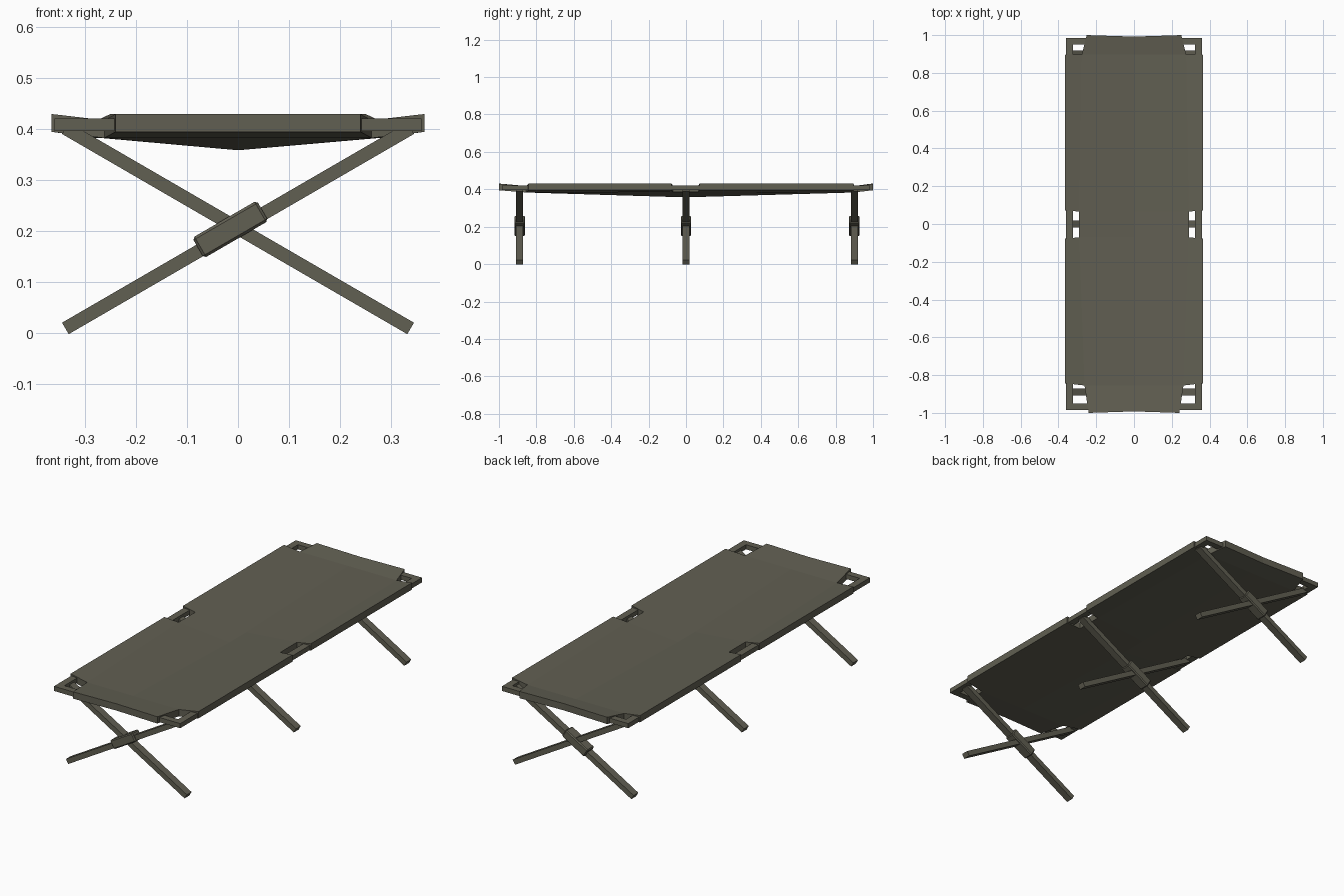
import bpy, bmesh, math
from mathutils import Matrix

if "Cube" in bpy.data.objects:
    bpy.data.objects.remove(bpy.data.objects["Cube"])

olive = bpy.data.materials.new("olive drab")
olive.diffuse_color = (0.12, 0.115, 0.085, 1)
olive.use_nodes = True
olive.node_tree.nodes["Principled BSDF"].inputs["Base Color"].default_value = olive.diffuse_color


def finish(name, bm):
    bmesh.ops.recalc_face_normals(bm, faces=bm.faces)
    me = bpy.data.meshes.new(name)
    bm.to_mesh(me)
    bm.free()
    me.materials.append(olive)
    ob = bpy.data.objects.new(name, me)
    bpy.context.collection.objects.link(ob)
    return ob


def box(name, center, size, tilt=0, bevel=0):
    bm = bmesh.new()
    bmesh.ops.create_cube(bm, size=1)
    bm.transform(Matrix.Diagonal((*size, 1)))
    if bevel:
        bmesh.ops.bevel(bm, geom=bm.edges[:], offset=bevel, segments=1, affect='EDGES')
    bm.transform(Matrix.Translation(center) @ Matrix.Rotation(tilt, 4, 'Y'))
    return finish(name, bm)


# frame rails
for s, side in ((-1, "left"), (1, "right")):
    box(side + "_rail", (s * 0.342, 0, 0.409), (0.036, 1.97, 0.024))
for s, end in ((-1, "front"), (1, "back")):
    box(end + "_rail", (0, s * 0.968, 0.409), (0.68, 0.034, 0.024))

# crossed legs with a sleeve at each joint
tilt = math.atan2(0.40, 0.69)
for y, place in ((-0.89, "front"), (0, "middle"), (0.9, "back")):
    for s, side in ((-1, "rising_right"), (1, "rising_left")):
        box(f"{place}_leg_{side}", (0, y, 0.206), (0.782, 0.038, 0.026), s * tilt)
    box(place + "_leg_sleeve", (-0.015, y, 0.204), (0.146, 0.056, 0.046), -tilt, 0.005)

# canvas: sagging slab with notched corners and notched middle sides
# row: y, inner x, outer half width reached (0 = notch), inner sag, centre sag
rows = [(-1.0, 0.24, 0, 0, 0), (-0.855, 0.262, 1, 0.012, 0.012),
        (-0.07, 0.29, 1, 0.010, 0.036), (0.066, 0.29, 0, 0.010, 0.036),
        (0.898, 0.276, 0, 0.012, 0.012), (1.0, 0.25, 0, 0, 0)]
bands = [False, True, False, True, False]     # does the band reach the rails
bm = bmesh.new()
levels = []
for z in (0.43, 0.395):
    grid = []
    for i, (y, xi, _, si, sc) in enumerate(rows):
        yo = y + {1: 0.012, 2: -0.008, 3: 0.006, 4: -0.002}.get(i, 0)
        if i == 2:
            yo = y - 0.008
        yc = math.copysign(min(abs(y), 0.992), y)
        grid.append([bm.verts.new(p) for p in (
            (-0.365, yo, z), (-xi, y, z - si), (0, yc, z - sc),
            (xi, y, z - si), (0.365, yo, z))])
    levels.append(grid)
for grid in levels:
    for i, wide in enumerate(bands):
        for j in (range(4) if wide else (1, 2)):
            bm.faces.new((grid[i][j], grid[i][j + 1], grid[i + 1][j + 1], grid[i + 1][j]))
# walls along the outline
top, low = levels
pair = {}
for a, b in zip(top, low):
    for u, v in zip(a, b):
        pair[u] = v
for e in [e for e in bm.edges if len(e.link_faces) == 1 and e.verts[0] in pair]:
    u, v = e.verts
    bm.faces.new((u, v, pair[v], pair[u]))
loose = [v for v in bm.verts if not v.link_faces]
bmesh.ops.delete(bm, geom=loose, context='VERTS')
finish("canvas", bm)
